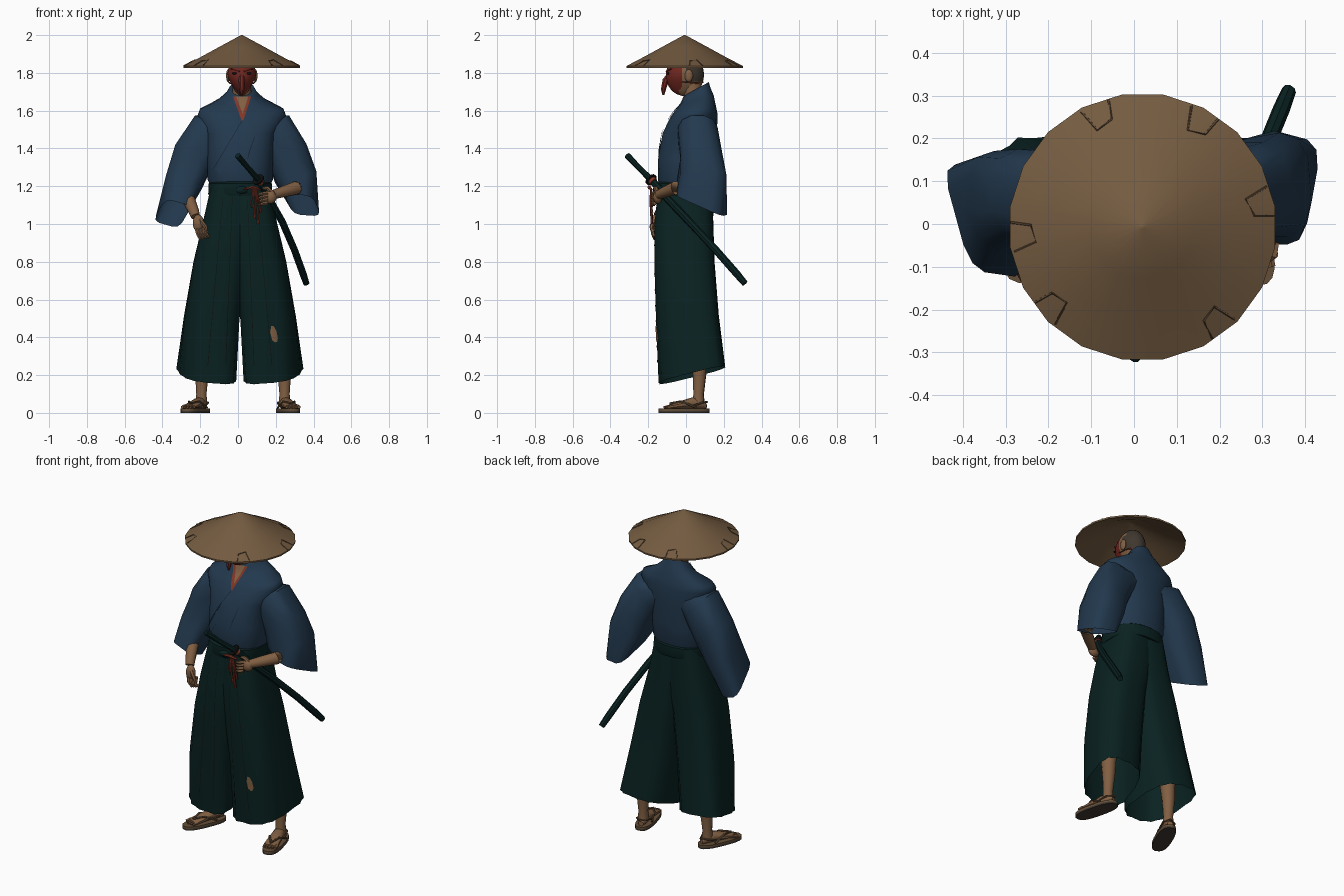
import bpy, bmesh, math
from mathutils import Vector as V
from mathutils.bvhtree import BVHTree


def mat(name, r, g, b):
    m = bpy.data.materials.new(name)
    m.diffuse_color = (r, g, b, 1)
    return m


STRAW = mat("straw", .175, .105, .052)
SKIN = mat("skin", .22, .115, .056)
HAIR = mat("cropped hair", .05, .039, .029)
RED = mat("mask red", .165, .02, .014)
BLUE = mat("indigo cloth", .0165, .041, .077)
NAVY = mat("seam navy", .008, .018, .035)
GREEN = mat("dark green cloth", .0028, .0155, .0148)
BLACK = mat("black", .004, .005, .005)
WOOD = mat("sandal brown", .13, .078, .04)
CORD = mat("cord red", .22, .036, .02)


def finish(bm, name, m, angle=40):
    bmesh.ops.recalc_face_normals(bm, faces=bm.faces)
    me = bpy.data.meshes.new(name)
    bm.to_mesh(me)
    bm.free()
    me.materials.append(m)
    for p in me.polygons:
        p.use_smooth = True
    me.set_sharp_from_angle(angle=math.radians(angle))
    ob = bpy.data.objects.new(name, me)
    bpy.context.collection.objects.link(ob)
    return ob


def ring(c, a, b, n=16, p=1.0, pleat=0.0):
    """Superellipse around c with half axes a and b."""
    out = []
    for i in range(n):
        t = 2 * math.pi * (i + .5) / n
        co, si = math.cos(t), math.sin(t)
        k = 1 + (pleat if i % 2 else -pleat)
        out.append(V(c) + V(a) * math.copysign(abs(co) ** p, co) * k
                   + V(b) * math.copysign(abs(si) ** p, si) * k)
    return out


def loft(name, rings, m, caps=(True, True), angle=40):
    bm = bmesh.new()
    rows = [[bm.verts.new(v) for v in r] for r in rings]
    n = len(rows[0])
    for r, s in zip(rows, rows[1:]):
        for i in range(n):
            bm.faces.new((r[i], r[(i + 1) % n], s[(i + 1) % n], s[i]))
    for use, r in zip(caps, (rows[0], rows[-1])):
        if use:
            bm.faces.new(r)
    return finish(bm, name, m, angle)


def tube(name, pts, radii, m, n=8):
    pts = [V(p) for p in pts]
    if not isinstance(radii, (list, tuple)):
        radii = [radii] * len(pts)
    rings = []
    for i, p in enumerate(pts):
        t = (pts[min(i + 1, len(pts) - 1)] - pts[max(i - 1, 0)]).normalized()
        a = t.cross(V((0, 1, 0)) if abs(t.y) < .9 else V((0, 0, 1))).normalized()
        rings.append(ring(p, a * radii[i], t.cross(a) * radii[i], n))
    return loft(name, rings, m)


def ball(name, c, r, m, seg=16, chin=0.0, front=None):
    bm = bmesh.new()
    bmesh.ops.create_uvsphere(bm, u_segments=seg, v_segments=max(6, seg * 3 // 4), radius=1)
    if front is not None:
        bmesh.ops.bisect_plane(bm, geom=bm.verts[:] + bm.edges[:] + bm.faces[:],
                               plane_co=(0, front, 0), plane_no=(0, 1, 0), clear_outer=True)
    for v in bm.verts:
        k = 1 + chin * min(0, v.co.z)
        v.co = V((c[0] + v.co.x * r[0] * k, c[1] + v.co.y * r[1], c[2] + v.co.z * r[2]))
    return finish(bm, name, m)


def strip(name, target, path, m, lift=.003):
    """Thin plate laid on the front of target; path of (x, z, half width)."""
    tree = BVHTree.FromPolygons([v.co for v in target.data.vertices],
                                [p.vertices[:] for p in target.data.polygons])
    bm, rows = bmesh.new(), []
    for (x0, z0, w0), (x1, z1, w1) in zip(path, path[1:]):
        d = V((x1 - x0, z1 - z0)).normalized()
        for i in range(9):
            t, row = i / 8, []
            for j in range(5):
                s = (w0 + (w1 - w0) * t) * (j / 2 - 1)
                x, z = x0 + (x1 - x0) * t - d.y * s, z0 + (z1 - z0) * t + d.x * s
                hit = tree.ray_cast(V((x, -1, z)), V((0, 1, 0)))[0]
                y = hit.y if hit and hit.y < .05 else (rows[-1][j].co.y + lift if rows else 0)
                row.append(bm.verts.new((x, y - lift, z)))
            rows.append(row)
    for r, s in zip(rows, rows[1:]):
        for j in range(4):
            bm.faces.new((r[j], r[j + 1], s[j + 1], s[j]))
    return finish(bm, name, m)


# Conical straw hat with hollow underside and torn rim creases
HX, HY = .02, -.007
loft("straw_hat", [ring((HX, HY, z), (r, 0, 0), (0, r, 0), 20) for r, z in
                   ((.004, 2.0), (.12, 1.938), (.22, 1.884), (.313, 1.836), (.312, 1.826),
                    (.2, 1.872), (.01, 1.965))], STRAW)
for k, deg in enumerate((105, 55, 5, 178, 215, 302)):
    pts = []
    for r, da in ((.308, 0), (.262, 1), (.25, 10), (.305, 13)):
        t = math.radians(deg + da)
        pts.append((HX + r * math.cos(t), HY + r * math.sin(t), 2.001 - r * .53))
    tube(f"hat_crease_{k}", pts, .003, WOOD, 5)

# Head, hair, ears, neck
head = ball("head", (.02, 0, 1.79), (.072, .095, .115), SKIN, 20, .35)
head.data.materials.append(HAIR)
for p in head.data.polygons:
    if p.center.z > 1.755 and p.center.y > .012 or p.center.z > 1.86:
        p.material_index = 1
tube("neck", [(.02, .05, 1.58), (.02, .04, 1.68), (.02, .025, 1.77)], [.06, .052, .05], SKIN, 14)
for s in (-1, 1):
    ball("ear", (.02 + s * .072, .015, 1.785), (.012, .022, .034), SKIN, 10)
# Long-nosed mask
ball("mask", (.02, -.005, 1.785), (.078, .102, .108), RED, 20, .5, -.15)
tube("mask_nose", [(.02, -.085, 1.8), (.02, -.108, 1.76), (.02, -.12, 1.71), (.02, -.12, 1.682)],
     [.01, .018, .014, .005], RED, 8)
for s in (-1, 1):
    ball("mask_eye", (.02 + s * .036, -.094, 1.797), (.016, .006, .006), BLACK, 8)
    tube("mask_brow", [(.02 + s * .012, -.104, 1.808), (.02 + s * .056, -.078, 1.822)], [.005, .004], RED, 6)
    tube("mask_strap", [(.02 + s * .07, -.02, 1.752), (.02 + s * .062, .055, 1.745), (.02, .09, 1.75)],
         .004, CORD, 5)

# Jacket body
T = ((.012, 0, 1.19, .15, .135, 0), (.012, 0, 1.235, .175, .15, 0), (.012, .008, 1.35, .175, .156, 0),
     (.015, .02, 1.48, .185, .145, 0), (.02, .043, 1.575, .235, .125, .05), (.02, .05, 1.61, .222, .11, .1),
     (.02, .057, 1.655, .125, .09, .3), (.02, .055, 1.685, .085, .076, .45), (.02, .055, 1.715, .066, .066, .55))
torso = loft("jacket_body", [ring((x, y, z), (a, 0, 0), (0, b, b * t), 24, .85)
                             for x, y, z, a, b, t in T], BLUE, angle=60)
# Neck opening, under-collar and lapels
strip("chest_opening", torso, [(.022, 1.675, .04), (.026, 1.565, .002)], SKIN, .002)
strip("under_collar", torso, [(-.02, 1.675, .009), (.028, 1.55, .009)], CORD, .004)
strip("under_collar", torso, [(.064, 1.675, .009), (.024, 1.55, .009)], CORD, .004)
strip("lapel_right", torso, [(-.047, 1.685, .016), (.006, 1.53, .018)], BLUE, .005)
strip("lapel_left", torso, [(.09, 1.685, .016), (.044, 1.54, .018), (-.11, 1.28, .02)], BLUE, .006)
strip("lapel_edge", torso, [(.022, 1.548, .0018), (-.13, 1.292, .0018)], NAVY, .007)
strip("jacket_fold", torso, [(.09, 1.47, .001), (.06, 1.38, .003), (.05, 1.34, .001)], NAVY, .003)

# Wide sleeves: centre, outward half axis, backward half axis, squareness
S = {"sleeve_left": (((.11, .06, 1.51), (.07, 0, .06), (0, .09, 0), .9),
                     ((.19, .062, 1.485), (.083, 0, .092), (0, .108, 0), .85),
                     ((.265, .08, 1.365), (.10, 0, .06), (0, .113, 0), .75),
                     ((.305, .083, 1.25), (.108, .02, .03), (-.01, .125, 0), .65),
                     ((.343, .085, 1.1), (.075, -.02, -.005), (.024, .125, -.055), .5)),
     "sleeve_right": (((-.07, .06, 1.51), (-.07, 0, .06), (0, .09, 0), .9),
                      ((-.15, .062, 1.485), (-.08, 0, .092), (0, .108, 0), .85),
                      ((-.235, .07, 1.36), (-.10, 0, .06), (0, .108, 0), .75),
                      ((-.287, .045, 1.22), (-.096, .02, .03), (0, .12, -.02), .65),
                      ((-.348, .008, 1.055), (-.07, .01, .02), (-.035, .128, -.06), .5))}
for name, rows in S.items():
    loft(name, [ring(c, a, b, 12, q) for c, a, b, q in rows], BLUE, (True, False), 50)

# Wide trousers: one pleated leg each side, mirrored about x = 0.01
L = ((1.215, -.07, .15, -.145, .138, 0, 0), (1.0, -.07, .198, -.167, .145, 0, .004),
     (.8, -.032, .245, -.167, .15, .05, .008), (.5, .006, .293, -.157, .172, .1, .014),
     (.2, .034, .322, -.142, .205, .25, .022))
legs = {}
for s in (-1, 1):
    rings = []
    for z, xi, xo, y0, y1, tilt, pl in L:
        hx, hy = (xo - xi) / 2, (y1 - y0) / 2
        rings.append(ring((.01 + s * (xi + xo) / 2, (y0 + y1) / 2, z), (s * hx, 0, s * .0 + tilt * .05),
                          (s * tilt * .14, hy, hy * tilt), 28, .68, pl))
    legs[s] = loft(f"trouser_leg_{'left' if s > 0 else 'right'}", rings, GREEN, (True, False), 50)
    for x0, x1, z1 in ((.04, .075, .25), (.09, .17, .25)):
        strip("pleat_line", legs[s], [(.01 + s * x0, 1.14, .001), (.01 + s * x1, z1, .002)], BLACK, .003)
strip("trouser_tear", legs[1], [(.182, .46, .006), (.187, .43, .017), (.196, .39, .016), (.202, .375, .006)],
      SKIN, .004)
# Waistband, knot and cord
loft("waistband", [ring((.012, -.003, z), (r, 0, 0), (0, r * .93, 0), 24, .85)
                   for z, r in ((1.15, .166), (1.16, .171), (1.215, .168), (1.225, .155))], GREEN)
ball("waist_knot", (.02, -.162, 1.18), (.035, .014, .02), GREEN, 10)
for k, (dx, zb) in enumerate(((-.015, 1.09), (.0, 1.03), (.018, 1.0), (.03, 1.06))):
    tube(f"hanging_cord_{k}", [(.085 + dx * .3, -.185, 1.19), (.083 + dx, -.188, 1.11), (.09 + dx, -.18, zb)],
         [.006, .005, .007], CORD, 6)
tube("cord_bow", [(.03, -.183, 1.185), (.08, -.195, 1.195), (.12, -.18, 1.18)], [.005, .01, .005], CORD, 6)

# Sword: curved scabbard, grip, guard
tube("scabbard", [(.115, -.175, 1.225), (.17, -.09, 1.125), (.235, .02, 1.01), (.30, .16, .86),
                  (.345, .27, .735), (.362, .312, .685)], [.019, .02, .02, .02, .02, .017], GREEN, 8)
tube("sword_grip", [(-.002, -.31, 1.362), (.05, -.252, 1.30), (.112, -.18, 1.23)], [.017, .015, .017], GREEN, 8)
g, d = V((.108, -.185, 1.235)), V((.11, .13, -.13)).normalized()
tube("sword_guard", [g - d * .005, g + d * .005], .033, BLACK, 12)
tube("guard_collar", [g + d * .006, g + d * .024], .023, CORD, 10)

# Arms and hands
tube("forearm_left", [(.33, .06, 1.21), (.305, -.06, 1.19), (.235, -.11, 1.17), (.185, -.145, 1.155)],
     [.042, .036, .03, .025], SKIN, 10)
ball("hand_left", (.168, -.15, 1.143), (.038, .024, .036), SKIN, 12)
tube("forearm_right", [(-.30, .03, 1.22), (-.262, -.07, 1.13), (-.235, -.13, 1.07), (-.225, -.15, 1.04)],
     [.042, .036, .029, .025], SKIN, 10)
ball("hand_right", (-.21, -.163, 1.005), (.03, .022, .045), SKIN, 12)
for i in range(4):
    z = 1.165 - i * .018
    tube("finger_left", [(.155, -.165, z), (.13, -.178, z - .004), (.108, -.168, z - .01)], [.011, .01, .007], SKIN, 6)
    x = -.222 + i * .015
    tube("finger_right", [(x, -.168 + i * .004, .985), (x + .008, -.176, .95), (x + .022, -.165, .918 + i * .004)],
         [.011, .01, .007], SKIN, 6)
tube("thumb_left", [(.18, -.15, 1.165), (.155, -.16, 1.19), (.13, -.165, 1.195)], [.013, .011, .007], SKIN, 6)
tube("thumb_right", [(-.2, -.17, 1.02), (-.172, -.183, .985), (-.165, -.178, .955)], [.013, .011, .007], SKIN, 6)

# Shins, feet and straw sandals, placed along each foot's heading
for s, heel, toe in ((1, V((.238, .1, 0)), V((.293, -.12, 0))), (-1, V((-.18, .1, 0)), V((-.272, -.115, 0)))):
    f = (toe - heel).normalized()
    w = V((-f.y, f.x, 0))

    def at(u, v, z):
        return heel + f * u + w * v + V((0, 0, z))
    mid = (heel + toe) / 2
    for z0, z1, m in ((0, .01, HAIR), (.01, .022, WOOD)):
        loft("sandal_sole", [ring(mid + V((0, 0, z)), f * .138, w * .05, 20, .75) for z in (z0, z1)], m)
    loft("foot", [ring(at(u, 0, .022 + h), w * a, V((0, 0, h)), 10, .9) for u, a, h in
                  ((-.005, .016, .014), (.02, .028, .026), (.07, .032, .03), (.13, .039, .021),
                   (.18, .042, .013), (.2, .038, .01))], SKIN)
    for i in range(5):
        v = (i - 2) * .017
        big = .011 if i == (0 if s < 0 else 4) else .008
        tube("toe", [at(.185, v, .034), at(.224 - abs(v) * .3, v, .03)], [big, big * .8], SKIN, 6)
    tube("shin", [at(.035, 0, .05), at(.035, 0, .1), at(.03, 0, .2), at(.04, -.01 * s, .45)],
         [.032, .028, .036, .055], SKIN, 12)
    for v in (-1, 1):
        tube("sandal_strap", [at(.19, 0, .05), at(.13, v * .03, .06), at(.06, v * .043, .028)], .006, WOOD, 6)
    tube("heel_strap", [at(.07, -.04, .04), at(.02, -.034, .055), at(-.012, 0, .058), at(.02, .034, .055),
                        at(.07, .04, .04)], .005, WOOD, 6)
